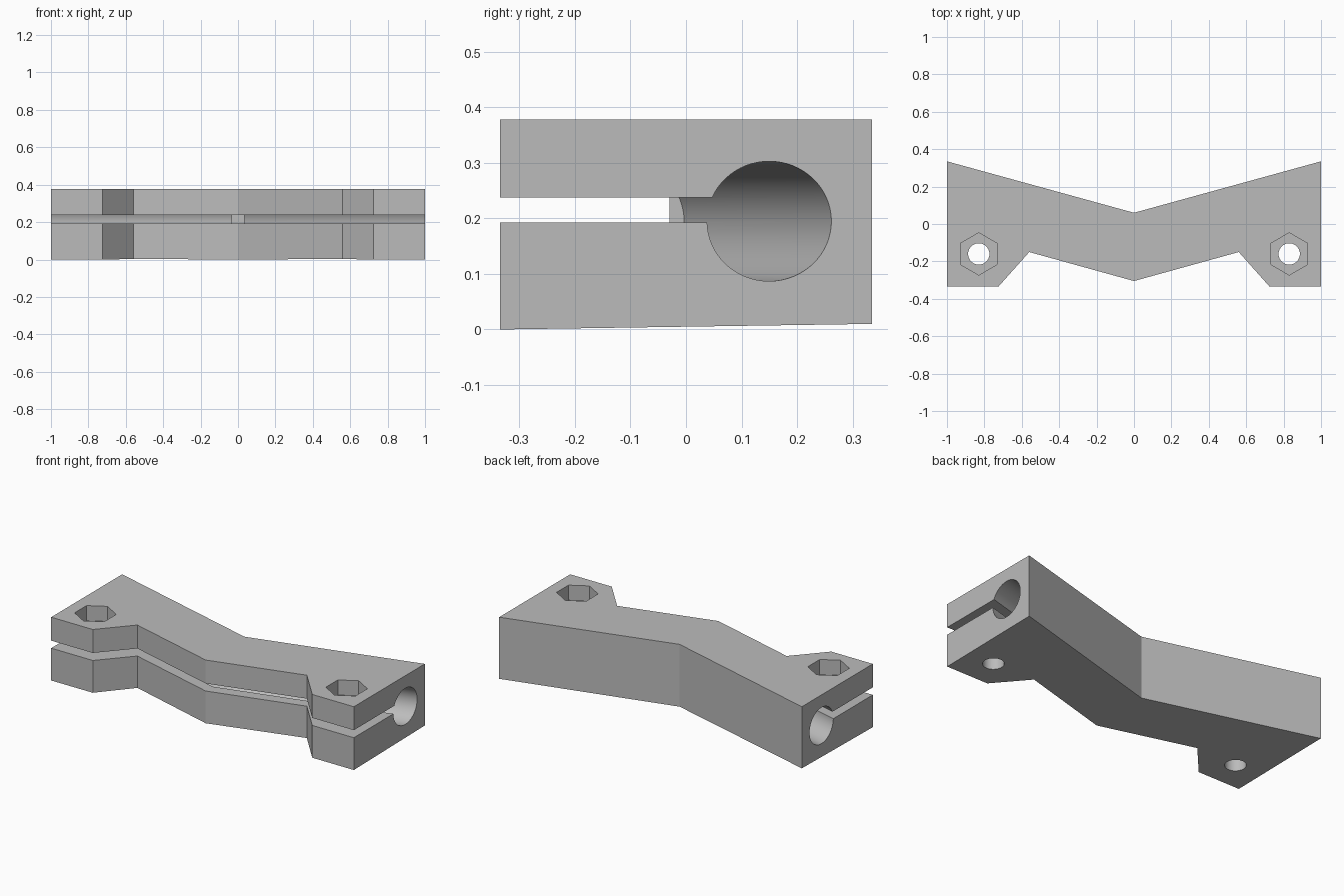
import bpy, bmesh, math
from mathutils import Vector

if "Cube" in bpy.data.objects:
    bpy.data.objects.remove(bpy.data.objects["Cube"], do_unlink=True)

grey = bpy.data.materials.new("mid grey")
grey.use_nodes = True
COLOUR = (0.5, 0.5, 0.5, 1)
grey.diffuse_color = COLOUR
grey.node_tree.nodes["Principled BSDF"].inputs["Base Color"].default_value = COLOUR

HEIGHT, SLOT_LOW, SLOT_HIGH = 0.378, 0.193, 0.238
SLOPE = 0.275                       # rise of the arms in plan
AXIS_Y, AXIS_Z = -0.125, 0.195      # bore axis at the middle


def loft(name, rings):
    """Closed solid through matching rings of points."""
    bm = bmesh.new()
    loops = [[bm.verts.new(p) for p in ring] for ring in rings]
    n = len(loops[0])
    for a, b in zip(loops, loops[1:]):
        for i in range(n):
            j = (i + 1) % n
            bm.faces.new((a[i], a[j], b[j], b[i]))
    bm.faces.new(loops[0])
    bm.faces.new(loops[-1])
    bmesh.ops.recalc_face_normals(bm, faces=bm.faces)
    mesh = bpy.data.meshes.new(name)
    bm.to_mesh(mesh)
    bm.free()
    mesh.materials.append(grey)
    obj = bpy.data.objects.new(name, mesh)
    bpy.context.collection.objects.link(obj)
    return obj


def prism(name, outline, low, high):
    return loft(name, [[(x, y, z) for x, y in outline] for z in (low, high)])


def circle(cx, cy, radius, sides):
    turn = math.tau / sides
    return [(cx + radius * math.sin(i * turn), cy + radius * math.cos(i * turn))
            for i in range(sides)]


def mirrored(half):
    """Outline from its right half, first and last points on the centre line."""
    return half + [(-x, y) for x, y in reversed(half[1:-1])]


# Bent clamp body, with a slightly sloping underside
body = prism("clamp_body", mirrored([
    (0, 0.06), (1, 0.335), (1, -0.335), (0.725, -0.335), (0.56, -0.15), (0, -0.305)]),
    0, HEIGHT)
for v in body.data.vertices:
    if v.co.z < 0.1:
        v.co.z = 0.005 + 0.015 * v.co.y

# Mitred bore along both arms
bore = loft("bore_cutter", [
    [Vector((x, AXIS_Y + SLOPE * abs(x) + y, AXIS_Z + z))
     for y, z in [(p * 1.037, q) for p, q in circle(0, 0, 0.108, 64)]]
    for x in (-1.1, 0, 1.1)])

# Clamping slot from the front edge into the bore
end_y = AXIS_Y + SLOPE * 1.1
slot = prism("slot_cutter", mirrored([
    (0, AXIS_Y), (1.1, end_y), (1.1, -0.5), (0, -0.5)]), SLOT_LOW, SLOT_HIGH)

# Bolt holes and hexagonal nut pockets
cutters = [bore, slot]
for x in (-0.83, 0.83):
    cutters.append(prism("bolt_cutter", circle(x, -0.16, 0.057, 40), -0.1, 0.5))
    cutters.append(prism("nut_cutter", circle(x, -0.16, 0.113, 6), HEIGHT - 0.09, 0.5))

# Small stop at the bend of the bore
stop = prism("centre_stop", [(-0.035, -0.03), (0.035, -0.03), (0.035, 0.02), (-0.035, 0.02)],
             SLOT_LOW, SLOT_HIGH)

for tool in cutters + [stop]:
    mod = body.modifiers.new(tool.name, "BOOLEAN")
    mod.operation = "UNION" if tool is stop else "DIFFERENCE"
    mod.solver = "EXACT"
    mod.object = tool

# Bake the cuts and drop the cutters
bpy.context.view_layer.update()
result = bpy.data.meshes.new_from_object(
    body.evaluated_get(bpy.context.evaluated_depsgraph_get()))
body.modifiers.clear()
body.data = result
for tool in cutters + [stop]:
    bpy.data.objects.remove(tool, do_unlink=True)

bpy.ops.object.select_all(action="DESELECT")
body.select_set(True)
bpy.context.view_layer.objects.active = body
bpy.ops.object.shade_smooth_by_angle(angle=math.radians(12))
